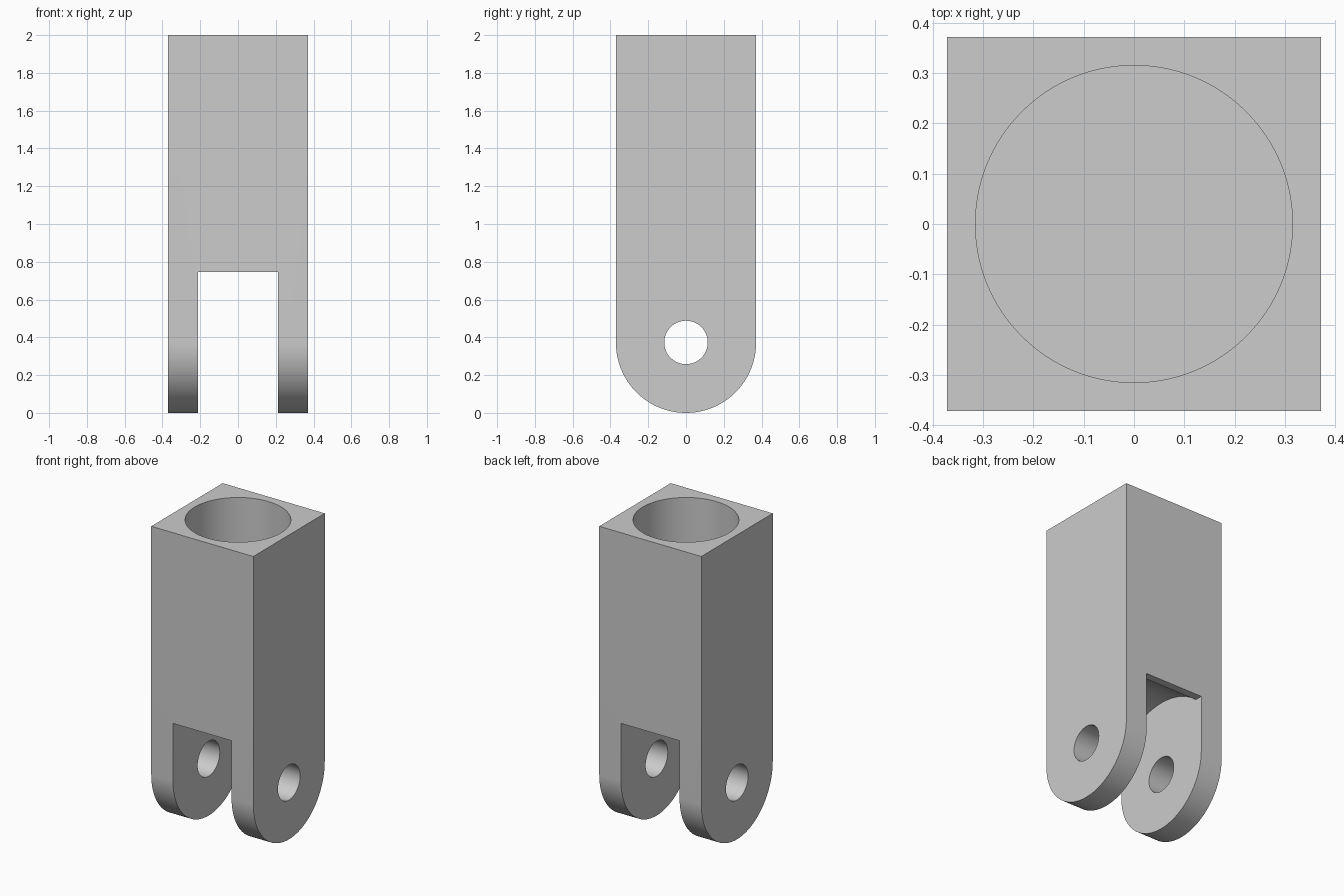
import bpy, bmesh
from math import pi, sin, cos, acos, asin, radians
from mathutils import Vector

cube = bpy.data.objects.get("Cube")
if cube:
    bpy.data.objects.remove(cube, do_unlink=True)

HALF = 0.371        # half width of the square body
HEIGHT = 2.0
PIN_Z = 0.373       # height of the pin axis
PIN_R = 0.115
SLOT_HALF = 0.213
SLOT_TOP = 0.747
SWING_R = 0.492     # rounded clearance at the slot roof
BORE_R = 0.315
BORE_FLOOR = 0.95

grey = bpy.data.materials.new("light grey")
grey.use_nodes = True
colour = (0.604, 0.604, 0.604, 1)
grey.diffuse_color = colour
grey.node_tree.nodes["Principled BSDF"].inputs["Base Color"].default_value = colour


def arc(radius, start, end, steps, cz=0.0):
    angles = [start + (end - start) * i / steps for i in range(steps + 1)]
    return [(radius * cos(a), cz + radius * sin(a)) for a in angles]


def extrude(name, profile, low, high, axis):
    """Solid from a closed profile: (y, z) along X or (x, y) along Z."""
    bm = bmesh.new()
    place = (lambda p: (low, *p)) if axis == "X" else (lambda p: (*p, low))
    face = bm.faces.new([bm.verts.new(place(p)) for p in profile])
    new = bmesh.ops.extrude_face_region(bm, geom=[face])["geom"]
    shift = Vector((high - low, 0, 0) if axis == "X" else (0, 0, high - low))
    bmesh.ops.translate(bm, vec=shift, verts=[v for v in new if isinstance(v, bmesh.types.BMVert)])
    bmesh.ops.recalc_face_normals(bm, faces=bm.faces)
    mesh = bpy.data.meshes.new(name)
    bm.to_mesh(mesh)
    bm.free()
    mesh.materials.append(grey)
    obj = bpy.data.objects.new(name, mesh)
    bpy.context.collection.objects.link(obj)
    return obj


# Square body with a rounded lower end
outline = arc(HALF, pi, 2 * pi, 64, HALF) + [(HALF, HEIGHT), (-HALF, HEIGHT)]
body = extrude("clevis_body", outline, -HALF, HALF, "X")

# Fork slot with a curved roof between two narrow ledges
rise = asin((SLOT_TOP - PIN_Z) / SWING_R)
roof = arc(SWING_R, rise, pi - rise, 48, PIN_Z)
slot = [(-0.6, -0.2), (0.6, -0.2), (0.6, SLOT_TOP)] + roof + [(-0.6, SLOT_TOP)]

cutters = [
    extrude("fork_slot_cutter", slot, -SLOT_HALF, SLOT_HALF, "X"),
    extrude("pin_hole_cutter", arc(PIN_R, 0, 2 * pi, 64, PIN_Z)[:-1], -1, 1, "X"),
    extrude("socket_cutter", arc(BORE_R, 0, 2 * pi, 96)[:-1], BORE_FLOOR, HEIGHT + 0.2, "Z"),
]

# Cut the slot, the pin hole and the round socket
bpy.ops.object.select_all(action="DESELECT")
body.select_set(True)
bpy.context.view_layer.objects.active = body
for cutter in cutters:
    cutter.hide_render = True
    cut = body.modifiers.new(cutter.name, "BOOLEAN")
    cut.operation = "DIFFERENCE"
    cut.solver = "EXACT"
    cut.object = cutter
    bpy.ops.object.modifier_apply(modifier=cut.name)
    bpy.data.objects.remove(cutter, do_unlink=True)

bpy.ops.object.shade_smooth_by_angle(angle=radians(30))
